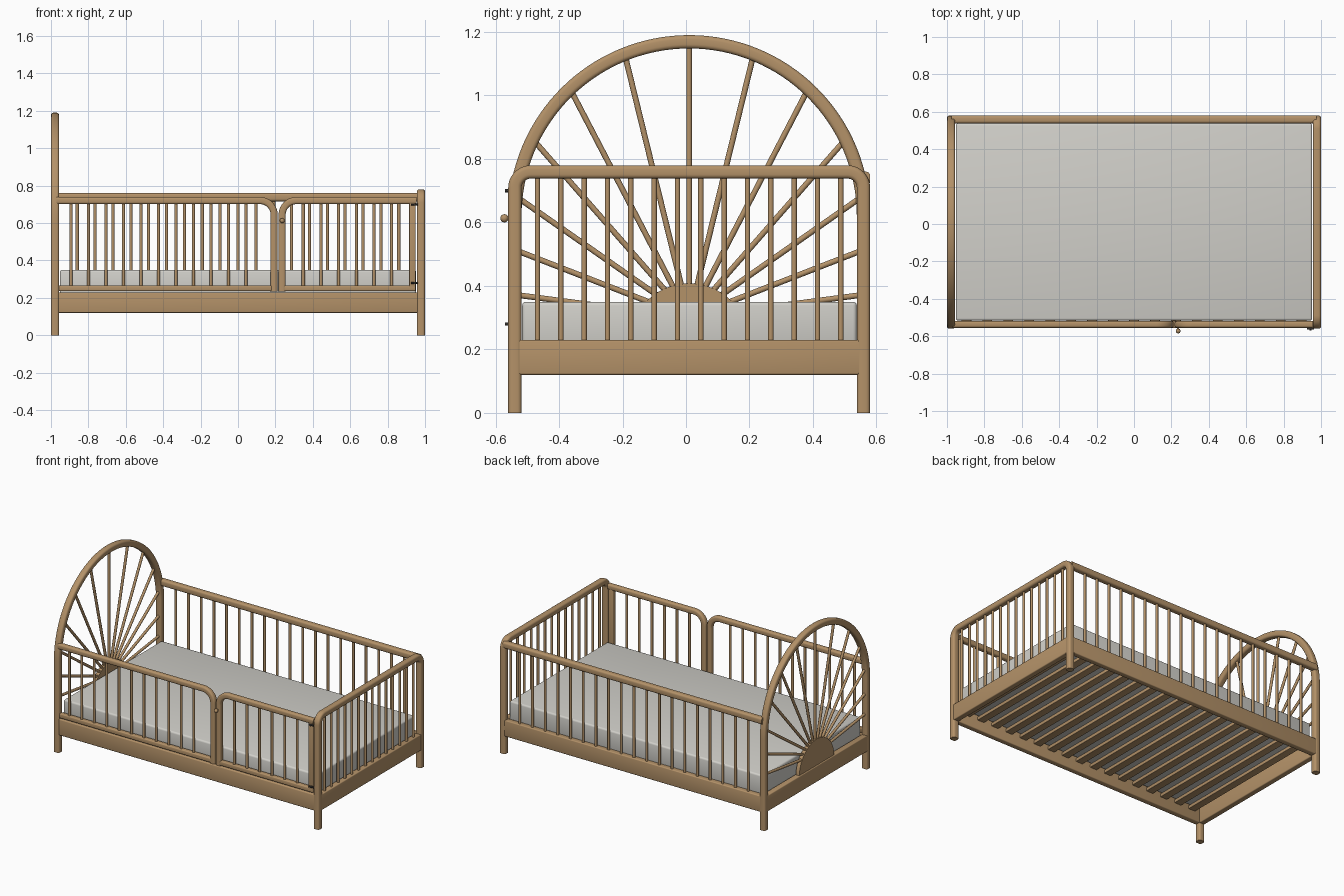
import bpy, bmesh, math
from mathutils import Vector

if "Cube" in bpy.data.objects:
    bpy.data.objects.remove(bpy.data.objects["Cube"])


def material(name, rgb):
    m = bpy.data.materials.new(name)
    m.diffuse_color = (*rgb, 1)
    m.use_nodes = True
    m.node_tree.nodes["Principled BSDF"].inputs["Base Color"].default_value = m.diffuse_color
    return m


WOOD = material("oak wood", (0.456, 0.287, 0.140))
FABRIC = material("pale grey fabric", (0.64, 0.63, 0.59))
METAL = material("dark metal", (0.05, 0.045, 0.04))


def finish(bm, name, mat):
    bmesh.ops.recalc_face_normals(bm, faces=bm.faces)
    me = bpy.data.meshes.new(name)
    bm.to_mesh(me)
    bm.free()
    me.materials.append(mat)
    ob = bpy.data.objects.new(name, me)
    bpy.context.collection.objects.link(ob)
    bpy.ops.object.select_all(action='DESELECT')
    ob.select_set(True)
    bpy.context.view_layer.objects.active = ob
    bpy.ops.object.shade_smooth_by_angle(angle=math.radians(35))
    return ob


def box(name, x, y, z, mat=WOOD, bevel=0.006):
    """Bevelled box from three (min, max) ranges."""
    bm = bmesh.new()
    bmesh.ops.create_cube(bm, size=1)
    for v in bm.verts:
        v.co = [r[0] + (c + 0.5) * (r[1] - r[0]) for c, r in zip(v.co, (x, y, z))]
    if bevel:
        bmesh.ops.bevel(bm, geom=bm.edges[:], offset=bevel, segments=3,
                        affect='EDGES', profile=0.5)
    return finish(bm, name, mat)


def rod(name, a, b, r, mat=WOOD):
    """Round bar between two points."""
    a, b = Vector(a), Vector(b)
    d = b - a
    bm = bmesh.new()
    bmesh.ops.create_cone(bm, cap_ends=True, segments=14, radius1=r, radius2=r, depth=d.length)
    rot = Vector((0, 0, 1)).rotation_difference(d).to_matrix()
    for v in bm.verts:
        v.co = rot @ v.co + (a + b) / 2
    return finish(bm, name, mat)


def sweep(name, path, normal, w, d, r=0.013):
    """Rounded-rectangle bar along a flat path; w in the plane, d along the normal."""
    prof = []
    for i, (sx, sy) in enumerate(((1, 1), (-1, 1), (-1, -1), (1, -1))):
        for k in range(5):
            a = math.radians(90 * i + 22.5 * k)
            prof.append((sx * (w / 2 - r) + r * math.cos(a), sy * (d / 2 - r) + r * math.sin(a)))
    n = Vector(normal)
    pts = [Vector(p) for p in path]
    bm = bmesh.new()
    rings = []
    for i, p in enumerate(pts):
        t = (pts[min(i + 1, len(pts) - 1)] - pts[max(i - 1, 0)]).normalized()
        s = n.cross(t)
        rings.append([bm.verts.new(p + s * u + n * v) for u, v in prof])
    m = len(prof)
    for a, b in zip(rings, rings[1:]):
        for j in range(m):
            bm.faces.new((a[j], a[(j + 1) % m], b[(j + 1) % m], b[j]))
    bm.faces.new(rings[0])
    bm.faces.new(rings[-1])
    return finish(bm, name, WOOD)


def arc(cu, cz, r, a0, a1, n):
    return [(cu + r * math.cos(math.radians(a0 + (a1 - a0) * i / n)),
             cz + r * math.sin(math.radians(a0 + (a1 - a0) * i / n))) for i in range(n + 1)]


CY = 0.01            # middle of the bed across its width
T = 0.042            # bar thickness
HX, FX = -0.978, 0.978
YF, YB = -0.537, 0.559

# Headboard: arched frame running down into the legs
R = 0.549
path = [(CY + R, 0)] + arc(CY, 0.62, R, 0, 180, 64) + [(CY - R, 0)]
sweep("headboard_arch", [(HX, y, z) for y, z in path], (1, 0, 0), T, 0.044)

# Footboard: frame with rounded top corners
c = 0.05
path = ([(CY + R, 0)] + arc(CY + R - c, 0.759 - c, c, 0, 90, 12)
        + arc(CY - R + c, 0.759 - c, c, 90, 180, 12) + [(CY - R, 0)])
sweep("footboard_frame", [(FX, y, z) for y, z in path], (1, 0, 0), T, 0.044)

# Lower rails on all four sides
for name, x in (("headboard_rail", HX), ("footboard_rail", FX)):
    box(name, (x - 0.02, x + 0.02), (CY - R, CY + R), (0.12, 0.23))
for name, y in (("front_rail", YF), ("back_rail", YB)):
    box(name, (-0.975, 0.975), (y - 0.019, y + 0.019), (0.12, 0.23))

# Sunburst hub and rays
bm = bmesh.new()
verts = [bm.verts.new((HX - 0.013, y, z)) for y, z in arc(CY, 0.22, 0.188, 0, 180, 40)]
face = bm.faces.new(verts)
ext = bmesh.ops.extrude_face_region(bm, geom=[face])
bmesh.ops.translate(bm, vec=(0.026, 0, 0),
                    verts=[g for g in ext["geom"] if isinstance(g, bmesh.types.BMVert)])
finish(bm, "sunburst_hub", WOOD)

for i in range(13):
    a = math.radians((i - 6) * 13.75)
    sy, cz = math.sin(a), math.cos(a)
    h = 0.30 - 0.62
    t = -h * cz + math.sqrt((h * cz) ** 2 - h * h + R * R)   # meets the arch
    if 0.30 + t * cz < 0.62:
        t = R / abs(sy)                                      # meets the post
    rod(f"sunburst_ray_{i + 1}", (HX, CY + 0.06 * sy, 0.30 + 0.06 * cz),
        (HX, CY + t * sy, 0.30 + t * cz), 0.009)

# Footboard spindles
for i in range(14):
    y = CY + (i - 6.5) * 0.0735
    rod(f"footboard_spindle_{i + 1}", (FX, y, 0.22), (FX, y, 0.75), 0.0085)

# Back guard
sweep("back_top_rail", [(-0.975, YB, 0.738), (0.975, YB, 0.738)], (0, 1, 0), 0.044, 0.042)
for i in range(19):
    x = (i - 9) * 0.0955
    rod(f"back_spindle_{i + 1}", (x, YB, 0.22), (x, YB, 0.73), 0.0085)

# Front guard: fixed panel on the left, gate on the right
c, top = 0.075, 0.72
path = [(-0.97, top)] + arc(0.193 - c, top - c, c, 90, 0, 14) + [(0.193, 0.234)]
sweep("front_panel_frame", [(x, YF, z) for x, z in path], (0, 1, 0), 0.038, 0.036, 0.012)
box("front_panel_bottom", (-0.96, 0.19), (YF - 0.016, YF + 0.016), (0.236, 0.267))
path = [(0.236, 0.234)] + arc(0.236 + c, top - c, c, 180, 90, 14) + [(0.955, top)]
sweep("gate_frame", [(x, YF, z) for x, z in path], (0, 1, 0), 0.038, 0.036, 0.012)
box("gate_bottom", (0.24, 0.95), (YF - 0.016, YF + 0.016), (0.236, 0.267))
box("gate_hinge_stile", (0.915, 0.95), (YF - 0.016, YF + 0.016), (0.24, 0.715))
for i in range(11):
    x = -0.893 + i * 0.0935
    rod(f"front_panel_spindle_{i + 1}", (x, YF, 0.25), (x, YF, 0.715), 0.0085)
for i in range(6):
    x = 0.349 + i * 0.0945
    rod(f"gate_spindle_{i + 1}", (x, YF, 0.25), (x, YF, 0.715), 0.0085)

# Gate knob and hinges
rod("knob_stem", (0.236, -0.57, 0.613), (0.236, YF, 0.613), 0.006)
bm = bmesh.new()
bmesh.ops.create_uvsphere(bm, u_segments=16, v_segments=10, radius=0.013)
bmesh.ops.translate(bm, verts=bm.verts, vec=(0.236, -0.572, 0.613))
finish(bm, "gate_knob", WOOD)
for i, z in enumerate((0.70, 0.28)):
    rod(f"gate_hinge_{i + 1}", (0.925, -0.56, z), (0.962, -0.56, z), 0.005, METAL)
    rod(f"gate_hinge_pin_{i + 1}", (0.944, -0.57, z), (0.944, -0.54, z), 0.005, METAL)

# Slatted base
for i in range(17):
    x = (i - 8) * 0.112
    box(f"base_slat_{i + 1}", (x - 0.026, x + 0.026), (YF, YB), (0.185, 0.208), bevel=0.003)

# Mattress
box("mattress", (-0.953, 0.953), (YF + 0.021, YB - 0.021), (0.209, 0.35), FABRIC, 0.012)
